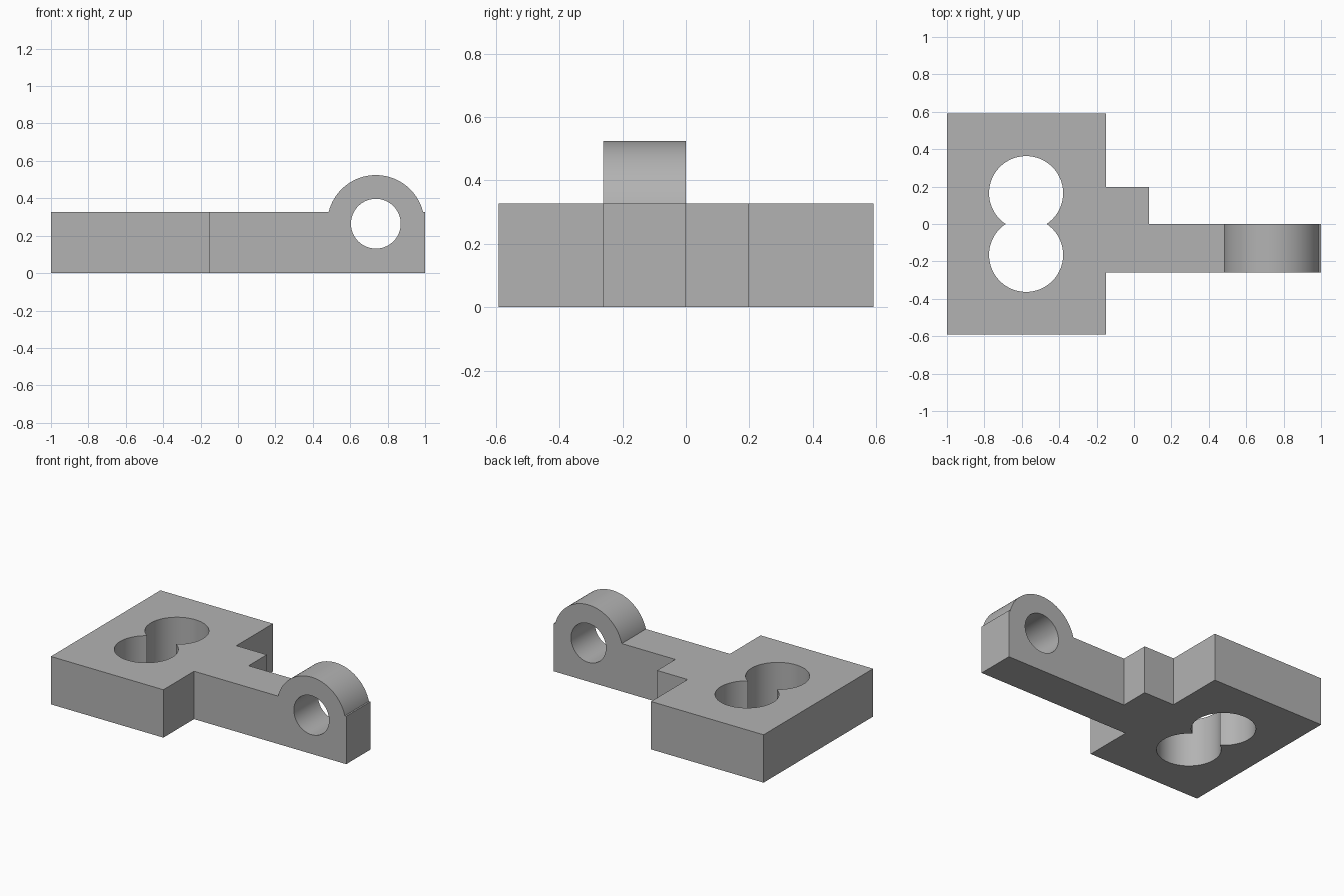
import bpy
import bmesh
import math
from mathutils import Matrix, Vector

cube = bpy.data.objects.get("Cube")
if cube:
    bpy.data.objects.remove(cube, do_unlink=True)

HEIGHT = 0.327
ARM_FRONT = -0.26
PLATE_X, PLATE_Y = -0.15, 0.591
LUG_X, LUG_Z = 0.737, 0.264

grey = bpy.data.materials.new("plain grey")
grey.use_nodes = True
colour = (0.45, 0.45, 0.45, 1)
grey.diffuse_color = colour
grey.node_tree.nodes["Principled BSDF"].inputs["Base Color"].default_value = colour


def make_object(name, bm):
    bmesh.ops.recalc_face_normals(bm, faces=bm.faces)
    mesh = bpy.data.meshes.new(name)
    bm.to_mesh(mesh)
    bm.free()
    mesh.materials.append(grey)
    obj = bpy.data.objects.new(name, mesh)
    bpy.context.collection.objects.link(obj)
    return obj


def extrude_plan(name, points, bottom, top):
    bm = bmesh.new()
    face = bm.faces.new([bm.verts.new((x, y, bottom)) for x, y in points])
    result = bmesh.ops.extrude_face_region(bm, geom=[face])
    verts = [g for g in result["geom"] if isinstance(g, bmesh.types.BMVert)]
    bmesh.ops.translate(bm, verts=verts, vec=(0, 0, top - bottom))
    return make_object(name, bm)


def cross_cylinder(name, radius, y0, y1):
    """Cylinder along y on the lug axis."""
    bm = bmesh.new()
    place = Matrix.Translation(Vector((LUG_X, (y0 + y1) / 2, LUG_Z)))
    bmesh.ops.create_cone(bm, cap_ends=True, segments=96, radius1=radius,
                          radius2=radius, depth=y1 - y0,
                          matrix=place @ Matrix.Rotation(math.pi / 2, 4, "X"))
    return make_object(name, bm)


def combine(target, tool, operation):
    mod = target.modifiers.new(tool.name, "BOOLEAN")
    mod.operation = operation
    mod.solver = "EXACT"
    mod.object = tool
    bpy.context.view_layer.objects.active = target
    bpy.ops.object.modifier_apply(modifier=mod.name)
    bpy.data.objects.remove(tool, do_unlink=True)


# Wide plate, step and long arm as one outline
bracket = extrude_plan("hinge_bracket", [
    (-1, -PLATE_Y), (PLATE_X, -PLATE_Y), (PLATE_X, ARM_FRONT), (1, ARM_FRONT),
    (1, 0), (0.08, 0), (0.08, 0.197), (PLATE_X, 0.197),
    (PLATE_X, PLATE_Y), (-1, PLATE_Y)], 0, HEIGHT)

# Rounded lug with its pin hole
combine(bracket, cross_cylinder("lug", 0.26, ARM_FRONT, 0), "UNION")
combine(bracket, cross_cylinder("pin_hole", 0.133, ARM_FRONT - 0.1, 0.1), "DIFFERENCE")

# Figure-eight opening: two overlapping arcs meeting at y = 0
hole_x, hole_y, hole_r, steps = -0.577, 0.165, 0.198, 64
start = -math.asin(hole_y / hole_r)
sweep = math.pi - 2 * start
upper = []
for i in range(steps + 1):
    a = start + sweep * i / steps
    upper.append((hole_x + hole_r * math.cos(a), hole_y + hole_r * math.sin(a)))
lower = [(x, -y) for x, y in reversed(upper[1:-1])]
opening = extrude_plan("double_opening", upper + lower, -0.1, HEIGHT + 0.1)
combine(bracket, opening, "DIFFERENCE")

# Smooth curved walls, crisp edges
bpy.ops.object.select_all(action="DESELECT")
bracket.select_set(True)
bpy.context.view_layer.objects.active = bracket
bpy.ops.object.shade_smooth_by_angle(angle=math.radians(30))
